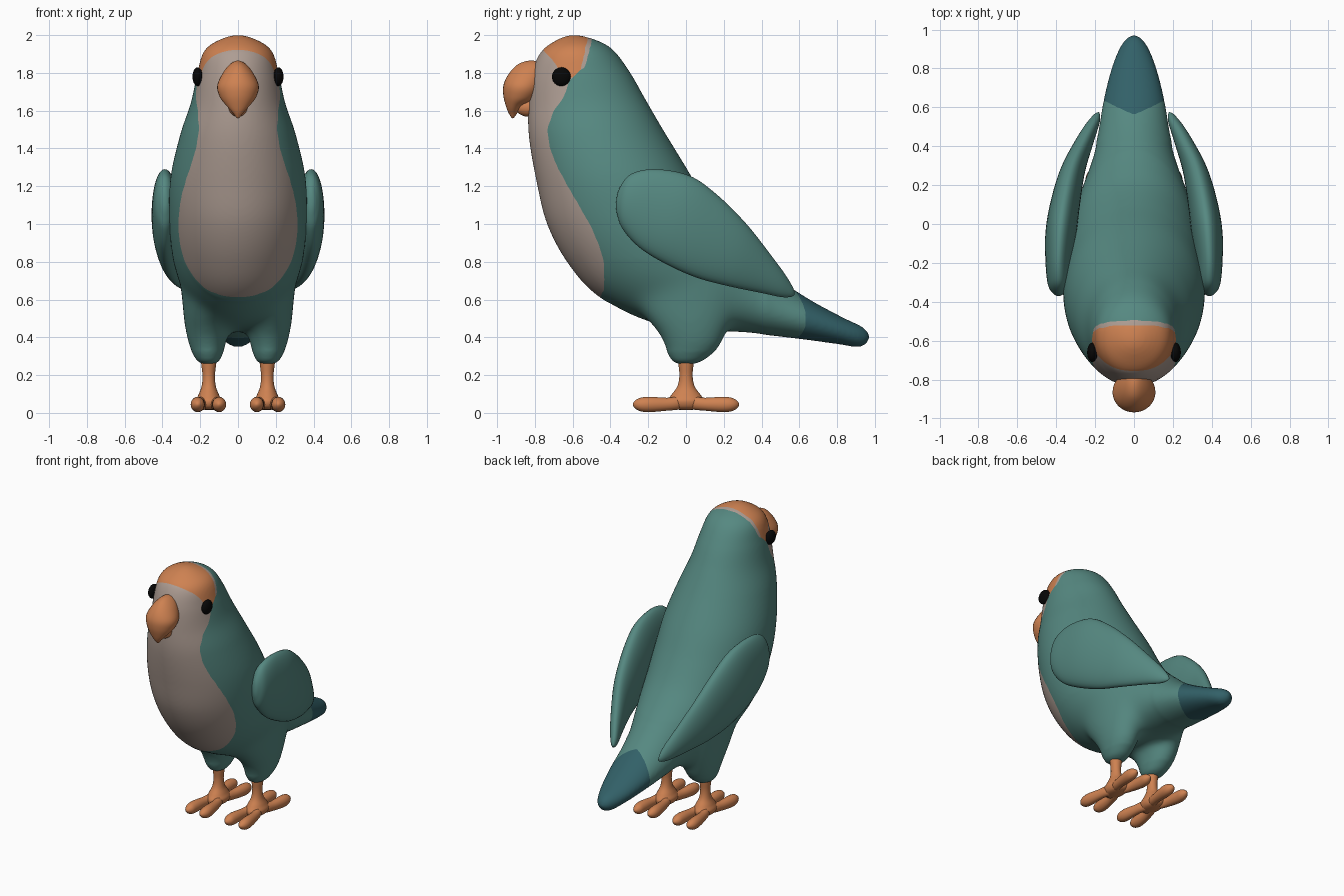
import bpy, bmesh, math


def material(name, rgb):
    m = bpy.data.materials.new(name)
    m.diffuse_color = (*rgb, 1)
    return m


TEAL = material("teal_feathers", (0.092, 0.248, 0.220))
DARK = material("dark_tail", (0.032, 0.118, 0.138))
CREAM = material("cream_breast", (0.42, 0.335, 0.29))
ORANGE = material("orange", (0.62, 0.222, 0.083))
BLACK = material("black_eye", (0.002, 0.002, 0.002))


def interp(table, t):
    """Piecewise linear lookup in a list of (t, value)."""
    if t <= table[0][0]:
        return table[0][1]
    for (a, u), (b, v) in zip(table, table[1:]):
        if t <= b:
            return u + (v - u) * (t - a) / (b - a)
    return table[-1][1]


def mirror_station(pole, s):
    """Station continued through a pole, so that the end comes out round."""
    return (s[2], s[3], s[0], s[1], 2 * pole[4] - s[4], -s[5])


def loft(name, stations, mat, steps=6, sides=32, sign=1):
    """Smooth loft through elliptical sections.
    station = (y, z of one edge, y, z of opposite edge, centre x, half width);
    the first and last stations are poles."""
    st = [mirror_station(stations[0], stations[1])] + list(stations)
    st.append(mirror_station(stations[-1], stations[-2]))
    rows = []
    for i in range(1, len(st) - 2):
        for k in range(steps):
            t = k / steps
            rows.append([0.5 * (2 * b + (c - a) * t + (2 * a - 5 * b + 4 * c - d) * t * t
                                + (3 * b - a - 3 * c + d) * t ** 3)
                         for a, b, c, d in zip(*st[i - 1:i + 3])])
    rows.append(stations[-1])
    bm = bmesh.new()
    rings = []
    for y0, z0, y1, z1, cx, hw in rows:
        ring = []
        for j in range(sides):
            a = 2 * math.pi * j / sides
            c, s = (1 - math.cos(a)) / 2, math.sin(a)
            ring.append(bm.verts.new((sign * (cx + hw * s), y0 + (y1 - y0) * c, z0 + (z1 - z0) * c)))
        rings.append(ring)
    for r, q in zip(rings, rings[1:]):
        for j in range(sides):
            k = (j + 1) % sides
            bm.faces.new((r[j], r[k], q[k], q[j]))
    bmesh.ops.remove_doubles(bm, verts=bm.verts, dist=1e-5)
    bmesh.ops.recalc_face_normals(bm, faces=bm.faces)
    for f in bm.faces:
        f.smooth = True
    me = bpy.data.meshes.new(name)
    bm.to_mesh(me)
    bm.free()
    me.materials.append(mat)
    ob = bpy.data.objects.new(name, me)
    bpy.context.collection.objects.link(ob)
    return ob


# Head, body and tail in one loft
body = loft("body", [
    (-0.60, 2.00, -0.60, 2.00, 0, 0),
    (-0.70, 1.965, -0.48, 1.975, 0, 0.108),
    (-0.775, 1.90, -0.385, 1.92, 0, 0.182),
    (-0.82, 1.78, -0.295, 1.80, 0, 0.217),
    (-0.835, 1.62, -0.215, 1.66, 0, 0.25),
    (-0.83, 1.45, -0.122, 1.50, 0, 0.305),
    (-0.79, 1.22, 0.00, 1.30, 0, 0.355),
    (-0.735, 1.00, 0.10, 1.13, 0, 0.365),
    (-0.63, 0.80, 0.20, 0.985, 0, 0.355),
    (-0.48, 0.63, 0.30, 0.88, 0, 0.33),
    (-0.25, 0.50, 0.40, 0.79, 0, 0.285),
    (0.00, 0.44, 0.48, 0.72, 0, 0.235),
    (0.30, 0.425, 0.56, 0.66, 0, 0.19),
    (0.60, 0.392, 0.68, 0.585, 0, 0.155),
    (0.80, 0.365, 0.83, 0.505, 0, 0.11),
    (0.92, 0.35, 0.94, 0.45, 0, 0.058),
    (0.97, 0.395, 0.97, 0.395, 0, 0)], TEAL, steps=10, sides=96)

# Feathered thighs flaring into the belly
thighs = [loft("thigh", [
    (-0.02, 0.78, -0.02, 0.78, 0.14, 0),
    (-0.28, 0.70, 0.26, 0.70, 0.155, 0.135),
    (-0.27, 0.58, 0.28, 0.58, 0.16, 0.135),
    (-0.20, 0.48, 0.245, 0.48, 0.165, 0.122),
    (-0.15, 0.42, 0.215, 0.42, 0.165, 0.112),
    (-0.115, 0.36, 0.185, 0.36, 0.163, 0.097),
    (-0.095, 0.31, 0.135, 0.31, 0.16, 0.078),
    (-0.065, 0.27, 0.075, 0.27, 0.157, 0.052),
    (0.0, 0.255, 0.0, 0.255, 0.155, 0)], TEAL, sides=40, sign=s) for s in (1, -1)]

# Fuse thighs and body into one skin
with bpy.context.temp_override(active_object=body, object=body,
                               selected_objects=[body] + thighs,
                               selected_editable_objects=[body] + thighs):
    bpy.ops.object.join()
mod = body.modifiers.new("fuse", 'REMESH')
mod.mode = 'VOXEL'
mod.voxel_size = 0.011
fused = bpy.data.meshes.new_from_object(body.evaluated_get(bpy.context.evaluated_depsgraph_get()))
body.modifiers.clear()
body.data = fused
fused.name = "body"
fused.materials.clear()
for m in (TEAL, DARK, CREAM, ORANGE):
    fused.materials.append(m)

# Rear limit (z, y) of the cream face and breast, and limits of the orange cap
BREAST = [(0.61, -0.455), (0.65, -0.435), (0.7, -0.43), (0.8, -0.435), (0.9, -0.465), (1.0, -0.51),
          (1.2, -0.625), (1.3, -0.68), (1.4, -0.72), (1.5, -0.735), (1.6, -0.70), (1.65, -0.66),
          (1.7, -0.635), (1.76, -0.62), (1.8, -0.565), (1.83, -0.537), (1.98, -0.495)]
CAP_REAR = [(1.78, -0.60), (1.80, -0.575), (1.83, -0.555), (1.98, -0.52)]
CAP_FRONT = [(1.78, -0.65), (1.86, -0.70), (1.93, -0.765)]


def plumage(p):
    if p.y > 0.56 + 0.48 * abs(p.x):
        return 1
    if p.z > 1.78 and interp(CAP_FRONT, p.z) < p.y < interp(CAP_REAR, p.z):
        return 3
    if p.z > 0.61 and p.y < interp(BREAST, p.z):
        return 2
    return 0


bm = bmesh.new()
bm.from_mesh(fused)
# Soften the join of thighs and belly
for low, high in ((0.42, 0.72), (0.39, 0.75), (0.36, 0.78), (0.33, 0.80)):
    zone = [v for v in bm.verts if low < v.co.z < high and -0.42 < v.co.y < 0.42]
    for _ in range(22):
        bmesh.ops.smooth_vert(bm, verts=zone, factor=0.5, use_axis_x=True, use_axis_y=True, use_axis_z=True)
# Light overall smoothing, then colours
for _ in range(3):
    bmesh.ops.smooth_vert(bm, verts=bm.verts, factor=0.5, use_axis_x=True, use_axis_y=True, use_axis_z=True)
for f in bm.faces:
    f.smooth = True
    f.material_index = plumage(f.calc_center_median())
# Straighten the colour borders
border = {}
for e in bm.edges:
    if len({f.material_index for f in e.link_faces}) > 1:
        a, b = e.verts
        border.setdefault(a, []).append(b)
        border.setdefault(b, []).append(a)
for _ in range(6):
    moved = {v: (v.co + sum((n.co for n in ns), v.co * 0) / len(ns)) / 2
             for v, ns in border.items() if len(ns) == 2}
    for v, co in moved.items():
        v.co = co
bm.to_mesh(fused)
bm.free()

# Hooked upper beak and small lower beak
loft("upper_beak", [
    (-0.82, 1.865, -0.82, 1.865, 0, 0),
    (-0.885, 1.848, -0.75, 1.848, 0, 0.04),
    (-0.935, 1.80, -0.74, 1.80, 0, 0.08),
    (-0.965, 1.74, -0.76, 1.72, 0, 0.11),
    (-0.967, 1.68, -0.80, 1.66, 0, 0.095),
    (-0.952, 1.62, -0.86, 1.63, 0, 0.06),
    (-0.935, 1.58, -0.885, 1.60, 0, 0.028),
    (-0.915, 1.56, -0.915, 1.56, 0, 0)], ORANGE)
loft("lower_beak", [
    (-0.90, 1.615, -0.90, 1.615, 0, 0),
    (-0.885, 1.585, -0.88, 1.65, 0, 0.03),
    (-0.84, 1.568, -0.84, 1.67, 0, 0.048),
    (-0.78, 1.58, -0.78, 1.67, 0, 0.05),
    (-0.74, 1.63, -0.74, 1.63, 0, 0)], ORANGE)

for side, s in (("right", 1), ("left", -1)):
    # Eye
    loft(side + "_eye", [(-0.66 - r, z, -0.66 + r, z, 0.214, w) for z, r, w in (
        (1.83, 0, 0), (1.815, 0.035, 0.019), (1.78, 0.05, 0.027), (1.745, 0.035, 0.019), (1.73, 0, 0))],
        BLACK, sides=24, sign=s)
    # Folded wing
    loft(side + "_wing", [
        (-0.37, 1.11, -0.37, 1.11, 0.388, 0),
        (-0.362, 1.04, -0.352, 1.19, 0.388, 0.028),
        (-0.33, 0.965, -0.29, 1.265, 0.388, 0.055),
        (-0.24, 0.87, -0.16, 1.29, 0.387, 0.068),
        (-0.10, 0.785, 0.02, 1.255, 0.375, 0.080),
        (0.06, 0.715, 0.17, 1.15, 0.352, 0.076),
        (0.23, 0.67, 0.32, 1.00, 0.315, 0.064),
        (0.40, 0.635, 0.45, 0.835, 0.255, 0.048),
        (0.52, 0.612, 0.54, 0.71, 0.205, 0.030),
        (0.575, 0.63, 0.575, 0.63, 0.18, 0)], TEAL, steps=8, sides=40, sign=s)
    # Shank
    loft(side + "_leg", [(-r, z, r, z, 0.155, w) for z, r, w in (
        (0.34, 0, 0), (0.30, 0.04, 0.04), (0.20, 0.035, 0.033), (0.14, 0.046, 0.038),
        (0.095, 0.078, 0.055), (0.06, 0.10, 0.068), (0.025, 0.08, 0.05), (0.015, 0, 0))],
        ORANGE, sides=24, sign=s)
    # Two toes forward, two toes back
    for end, d in (("front", -1), ("back", 1)):
        for place, dx in (("inner", -0.055), ("outer", 0.058)):
            loft(f"{side}_{end}_{place}_toe", [
                (d * y, z0, d * y, z1, 0.155 + dx * t, w)
                for y, z0, z1, t, w in ((0.0, 0.05, 0.05, 0.3, 0), (0.03, 0.02, 0.085, 0.45, 0.03),
                                        (0.10, 0.012, 0.08, 0.8, 0.03), (0.20, 0.004, 0.085, 1, 0.037),
                                        (0.255, 0.014, 0.075, 1, 0.03), (0.282, 0.045, 0.045, 1, 0))],
                ORANGE, sides=20, sign=s)
